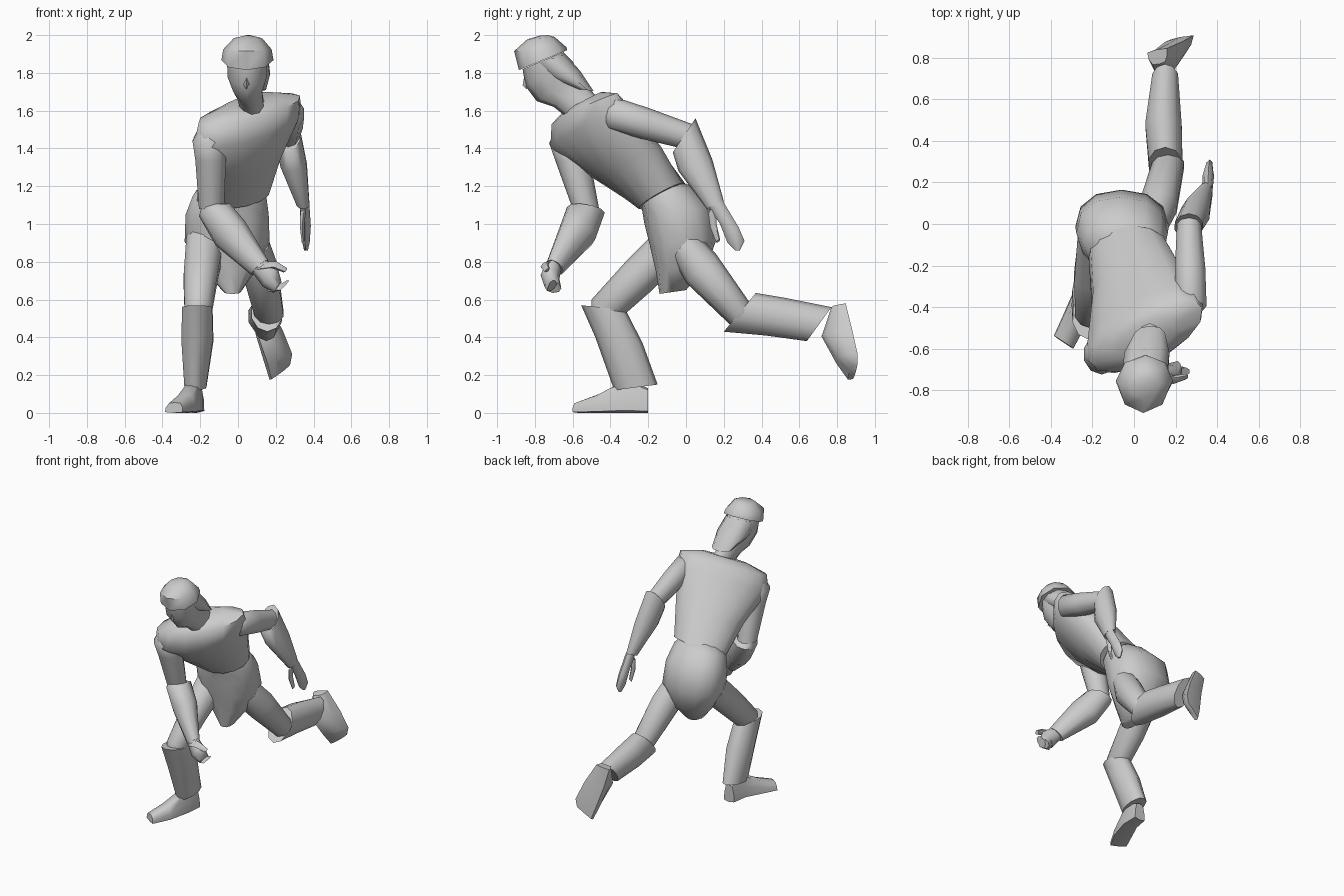
import bpy, bmesh, math
from mathutils import Vector

grey = bpy.data.materials.new("plain grey")
grey.diffuse_color = (0.6, 0.6, 0.6, 1)


def loft(name, rings, n=10, power=1.0, taper=0.0):
    """Skin through oval rings: (one edge point, opposite edge point, half side width)."""
    bm = bmesh.new()
    loops = []
    for a, b, s in rings:
        a, b = Vector(a), Vector(b)
        side = Vector(s) if isinstance(s, tuple) else Vector((s, 0, 0))
        mid, half = (a + b) / 2, (a - b) / 2
        loop = []
        for i in range(n):
            t = 2 * math.pi * i / n
            c, d = [math.copysign(abs(v) ** power, v) if abs(v) > 1e-6 else 0
                    for v in (math.cos(t), math.sin(t))]
            loop.append(bm.verts.new(mid + half * c + side * d * (1 - taper * c)))
        loops.append(loop)
    for p, q in zip(loops, loops[1:]):
        for i in range(n):
            j = (i + 1) % n
            bm.faces.new((p[i], p[j], q[j], q[i]))
    bm.faces.new(loops[0])
    bm.faces.new(loops[-1])
    bmesh.ops.recalc_face_normals(bm, faces=bm.faces)
    me = bpy.data.meshes.new(name)
    bm.to_mesh(me)
    bm.free()
    me.materials.append(grey)
    ob = bpy.data.objects.new(name, me)
    bpy.context.collection.objects.link(ob)
    bpy.ops.object.select_all(action='DESELECT')
    ob.select_set(True)
    bpy.context.view_layer.objects.active = ob
    bpy.ops.object.shade_smooth_by_angle(angle=math.radians(55))
    return ob


def finger(name, points, r):
    """Thin tapering tube through the points."""
    rings = []
    for i, p in enumerate(points):
        p = Vector(p)
        k = r * (1 - 0.5 * i / (len(points) - 1))
        rings.append((p + Vector((0, k, k * 0.6)), p - Vector((0, k, k * 0.6)), (k * 0.8, 0, k * 0.6)))
    loft(name, rings, 6)


# Torso, leaning forward and twisted
loft("torso", [
    ((-.04, -.25, 1.08), (-.01, -.005, 1.215), (.195, -.01, .02)),
    ((0, -.48, 1.25), (.03, -.14, 1.40), (.22, .05, .04)),
    ((.03, -.69, 1.43), (.07, -.33, 1.60), (.285, .10, .07)),
    ((.04, -.68, 1.55), (.08, -.39, 1.665), (.27, .10, .06)),
    ((.05, -.64, 1.60), (.08, -.46, 1.69), (.14, .05, .03))], 14, 0.95)

# Pelvis tucked under the torso and tapering to a flap
loft("pelvis", [
    ((-.03, -.25, 1.13), (-.02, -.08, 1.24), .14),
    ((-.04, -.235, 1.09), (-.05, .02, 1.205), .195),
    ((-.05, -.22, 1.0), (-.065, .13, 1.10), .22),
    ((-.055, -.19, .88), (-.06, .165, .93), .225),
    ((-.04, -.16, .75), (-.05, .11, .77), .145),
    ((-.03, -.14, .63), (-.03, 0, .65), .045)], 12, 0.88)

# Head, hair, nose and cap
loft("head", [
    ((.08, -.60, 1.54), (.08, -.47, 1.67), .065),
    ((.065, -.70, 1.62), (.06, -.53, 1.74), .07),
    ((.05, -.79, 1.65), (.055, -.56, 1.79), .08),
    ((.045, -.85, 1.73), (.055, -.60, 1.86), .108),
    ((.045, -.865, 1.82), (.055, -.65, 1.91), .112)], 10)
loft("nose", [
    ((.045, -.855, 1.79), (.045, -.83, 1.79), .008),
    ((.045, -.865, 1.735), (.045, -.82, 1.74), .018),
    ((.045, -.845, 1.715), (.045, -.80, 1.73), .012)], 4)
loft("hair", [
    ((.05, -.84, 1.83), (.055, -.64, 1.90), .112),
    ((.055, -.735, 1.77), (.065, -.56, 1.81), .115),
    ((.07, -.58, 1.715), (.08, -.49, 1.705), .075)], 10)
loft("cap", [
    ((.045, -.885, 1.815), (.055, -.63, 1.92), .138),
    ((.045, -.91, 1.915), (.055, -.632, 1.935), .128),
    ((.05, -.84, 1.978), (.055, -.695, 1.99), .075),
    ((.055, -.77, 1.998), (.055, -.73, 2.0), .012)], 8)

# Left-of-frame arm, swung forward across the body
loft("front_upper_arm", [
    ((-.17, -.67, 1.51), (-.17, -.58, 1.53), .035),
    ((-.155, -.725, 1.43), (-.155, -.53, 1.45), .09),
    ((-.145, -.69, 1.33), (-.145, -.51, 1.35), .085),
    ((-.14, -.60, 1.08), (-.14, -.46, 1.08), .07)])
loft("front_forearm", [
    ((-.14, -.59, 1.11), (-.14, -.47, 1.09), (.05, 0, .0)),
    ((-.12, -.63, 1.09), (-.13, -.43, 1.06), (.085, 0, .03)),
    ((-.04, -.67, .98), (-.04, -.48, .92), (.08, 0, .06)),
    ((.12, -.74, .79), (.11, -.65, .75), (.045, 0, .035))])
loft("front_hand", [
    ((.11, -.735, .79), (.11, -.66, .77), (.035, 0, .035)),
    ((.17, -.77, .73), (.17, -.67, .71), (.04, 0, .05)),
    ((.21, -.75, .67), (.21, -.66, .66), (.02, 0, .03))], 8)
finger("front_thumb", [(.12, -.73, .78), (.19, -.75, .785), (.25, -.735, .755)], .027)
finger("front_finger", [(.18, -.70, .67), (.225, -.71, .665), (.255, -.71, .69)], .034)

# Right-of-frame arm, swung back
loft("rear_upper_arm", [
    ((.26, -.43, 1.65), (.26, -.45, 1.55), .05),
    ((.275, -.37, 1.67), (.275, -.41, 1.50), .078),
    ((.27, -.20, 1.615), (.27, -.23, 1.45), .077),
    ((.265, .03, 1.53), (.265, -.02, 1.40), .06)])
loft("rear_forearm", [
    ((.265, .05, 1.56), (.26, -.07, 1.38), .07),
    ((.30, .14, 1.34), (.29, -.04, 1.28), .072),
    ((.345, .20, 1.12), (.345, .11, 1.08), .035)])
loft("rear_hand", [
    ((.355, .19, 1.13), (.35, .12, 1.09), .025),
    ((.36, .28, .98), (.355, .18, 1.0), .028),
    ((.365, .31, .91), (.355, .22, .90), .02),
    ((.36, .285, .86), (.36, .26, .86), .01)], 8)
finger("rear_thumb", [(.345, .14, 1.07), (.34, .145, .99), (.345, .17, .91)], .022)

# Planted leg, the knee filling the top of the shin
loft("front_thigh", [
    ((-.18, -.12, 1.0), (-.16, 0, .82), .105),
    ((-.195, -.32, .80), (-.20, -.19, .64), .095),
    ((-.21, -.50, .60), (-.21, -.35, .50), .077),
    ((-.215, -.50, .53), (-.21, -.40, .47), .05)])
loft("front_shin", [
    ((-.22, -.555, .57), (-.21, -.32, .545), .083),
    ((-.22, -.48, .40), (-.21, -.23, .37), .088),
    ((-.23, -.38, .12), (-.22, -.15, .15), .06)])
loft("front_foot", [
    ((-.22, -.20, .13), (-.22, -.20, 0), .04),
    ((-.23, -.31, .18), (-.235, -.32, 0), (.048, -.01, 0)),
    ((-.28, -.46, .10), (-.285, -.46, 0), (.055, -.02, 0)),
    ((-.335, -.57, .055), (-.34, -.57, 0), (.045, -.03, 0))], 8, 0.45, 0.25)

# Trailing leg
loft("rear_thigh", [
    ((.08, .04, .97), (.07, -.07, .82), .09),
    ((.12, .16, .84), (.11, 0, .69), .097),
    ((.165, .34, .58), (.165, .23, .47), .08),
    ((.165, .35, .53), (.165, .28, .46), .05)])
loft("rear_shin", [
    ((.15, .37, .635), (.155, .20, .43), .085),
    ((.14, .52, .61), (.145, .42, .41), .092),
    ((.15, .77, .56), (.15, .64, .38), .065)])
loft("rear_foot", [
    ((.12, .77, .56), (.11, .84, .57), (.045, .01, .01)),
    ((.15, .72, .41), (.17, .87, .43), (.065, .02, .01)),
    ((.20, .80, .28), (.22, .90, .28), (.066, .015, .03)),
    ((.21, .86, .20), (.225, .90, .22), (.05, .01, .035))], 8, 0.45, 0.25)
